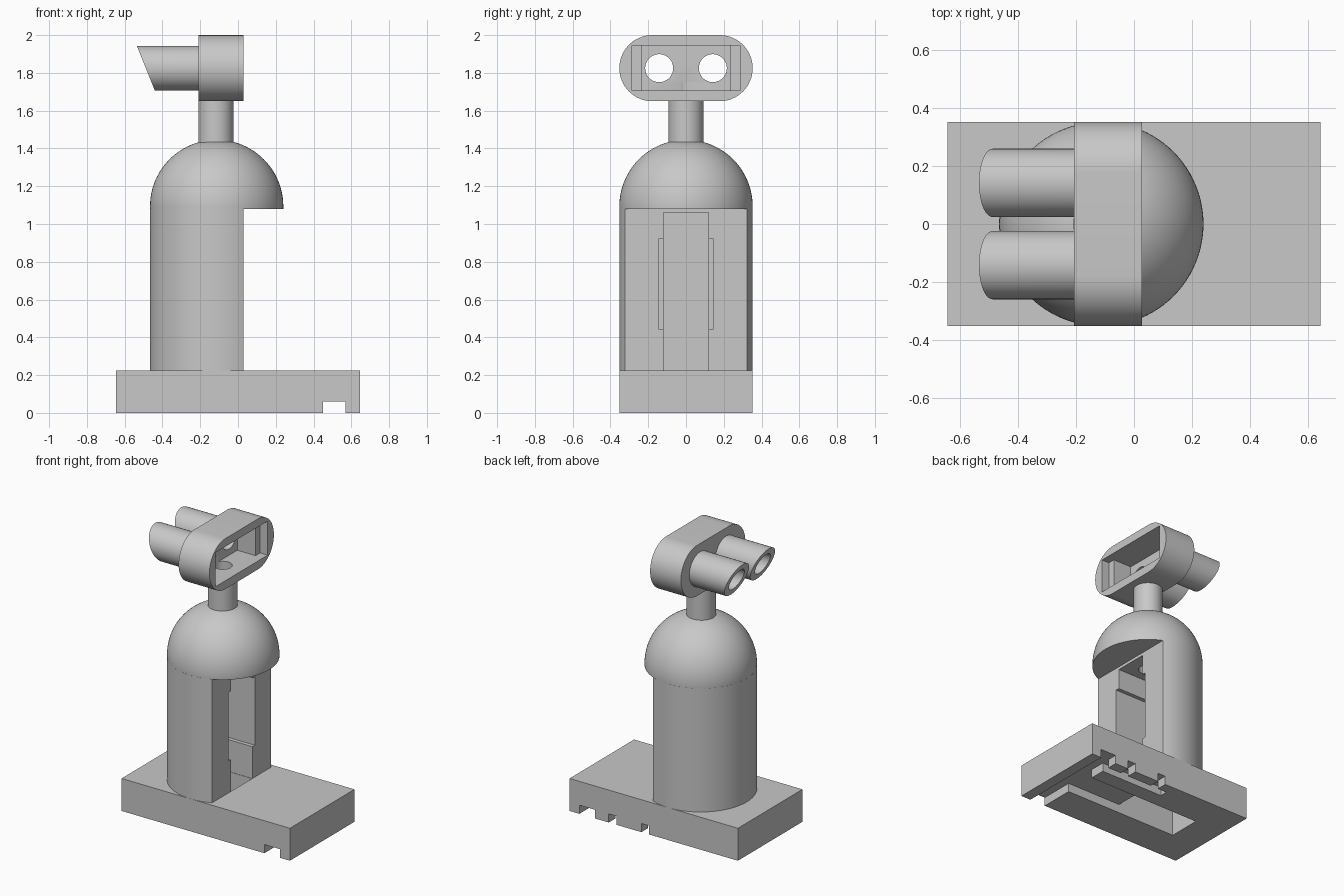
import bpy, bmesh, math
from mathutils import Matrix, Vector

if "Cube" in bpy.data.objects:
    bpy.data.objects.remove(bpy.data.objects["Cube"])

grey = bpy.data.materials.new("plain grey")
grey.use_nodes = True
grey.diffuse_color = (0.58, 0.58, 0.58, 1)
grey.node_tree.nodes["Principled BSDF"].inputs["Base Color"].default_value = (0.58, 0.58, 0.58, 1)

HALF = 0.353          # half depth of the base, also the body radius
BODY_X = -0.113       # axis of the body
FACE_X = 0.028        # flat front of column and head
EYE_Y, EYE_Z = 0.142, 1.825


def finish(name, bm):
    bmesh.ops.recalc_face_normals(bm, faces=bm.faces)
    mesh = bpy.data.meshes.new(name)
    bm.to_mesh(mesh)
    bm.free()
    mesh.materials.append(grey)
    obj = bpy.data.objects.new(name, mesh)
    bpy.context.scene.collection.objects.link(obj)
    return obj


def box(name, x, y, z):
    bm = bmesh.new()
    bmesh.ops.create_cube(bm, size=1)
    for v in bm.verts:
        v.co = Vector([(r[0] + r[1]) / 2 + c * (r[1] - r[0]) for c, r in zip(v.co, (x, y, z))])
    return finish(name, bm)


def rod_mesh(start, end, radius, sides=64):
    start, end = Vector(start), Vector(end)
    axis = end - start
    turn = axis.to_track_quat('Z', 'Y').to_matrix().to_4x4()
    bm = bmesh.new()
    bmesh.ops.create_cone(bm, cap_ends=True, segments=sides, radius1=radius, radius2=radius,
                          depth=axis.length, matrix=Matrix.Translation((start + end) / 2) @ turn)
    return bm


def rod(name, start, end, radius):
    return finish(name, rod_mesh(start, end, radius))


def slice_off(bm, point, normal):
    cut = bmesh.ops.bisect_plane(bm, geom=bm.verts[:] + bm.edges[:] + bm.faces[:],
                                 plane_co=point, plane_no=normal, clear_outer=True)
    edges = [e for e in cut["geom_cut"] if isinstance(e, bmesh.types.BMEdge)]
    bmesh.ops.edgeloop_fill(bm, edges=edges)


def carve(targets, cutters):
    for target in targets:
        bpy.context.view_layer.objects.active = target
        for cutter in cutters:
            mod = target.modifiers.new("cut", 'BOOLEAN')
            mod.operation = 'DIFFERENCE'
            mod.solver = 'EXACT'
            mod.object = cutter
            bpy.ops.object.modifier_apply(modifier=mod.name)
    for cutter in cutters:
        bpy.data.objects.remove(cutter)


# Base plate with cable channels on its underside
base = box("base", (-0.645, 0.645), (-HALF, HALF), (0, 0.225))
LOW = (-0.1, 0.06)
cuts = [
    box("cross_channel", (0.45, 0.57), (-0.5, 0.5), LOW),
    box("centre_channel", (-0.2, 0.5), (-0.115, 0.115), LOW),
    box("body_opening", (-0.42, FACE_X), (-0.115, 0.115), (-0.1, 0.4)),
    box("side_groove", (-0.035, 0.5), (0.225, 0.28), LOW),
]
for x in (0.285, 0.035):
    cuts.append(box("edge_notch", (x, x + 0.06), (0.25, 0.5), LOW))
carve([base], cuts)

# Column: round at the back, flat at the front
bm = rod_mesh((BODY_X, 0, 0.225), (BODY_X, 0, 1.08), HALF, 96)
slice_off(bm, (FACE_X, 0, 0), (1, 0, 0))
column = finish("column", bm)
carve([column], [
    box("column_slot", (-0.42, 0.2), (-0.118, 0.118), (0.1, 1.06)),
    box("column_recess", (-0.4, 0.2), (-0.145, 0.145), (0.445, 0.92)),
])

# Dome
bm = bmesh.new()
bmesh.ops.create_uvsphere(bm, u_segments=96, v_segments=48, radius=HALF,
                          matrix=Matrix.Translation((BODY_X, 0, 1.093)))
slice_off(bm, (0, 0, 1.08), (0, 0, -1))
dome = finish("dome", bm)

# Neck
neck = rod("neck", (-0.117, 0, 1.4), (-0.117, 0, 1.66), 0.093)

# Head: rounded slab lying across the neck
bm = bmesh.new()
R, STEPS = 0.175, 32
outline = []
for side in (1, -1):
    for i in range(STEPS + 1):
        a = side * math.pi / 2 - math.pi * i / STEPS
        outline.append(bm.verts.new((-0.208, side * (HALF - R) + R * math.cos(a), EYE_Z + R * math.sin(a))))
# the arc on each side is swept outward from its own centre
for n, v in enumerate(outline):
    side = 1 if n <= STEPS else -1
    v.co.y = side * (HALF - R + abs(v.co.y - side * (HALF - R)))
slab = bm.faces.new(outline)
grown = bmesh.ops.extrude_face_region(bm, geom=[slab])["geom"]
bmesh.ops.translate(bm, vec=(FACE_X + 0.208, 0, 0),
                    verts=[v for v in grown if isinstance(v, bmesh.types.BMVert)])
head = finish("head", bm)
carve([head], [
    box("head_rebate", (-0.03, 0.2), (-0.285, 0.285), (1.708, 1.944)),
    box("head_hollow", (-0.17, 0.2), (-0.235, 0.235), (1.708, 1.944)),
])

# Eye tubes with slanted ends
tubes = []
for side, name in ((1, "left_eye_tube"), (-1, "right_eye_tube")):
    bm = rod_mesh((-0.6, side * EYE_Y, EYE_Z), (-0.19, side * EYE_Y, EYE_Z), 0.118)
    slice_off(bm, (-0.488, 0, EYE_Z), (-0.236, 0, -0.095))
    tubes.append(finish(name, bm))
    carve([head, tubes[-1]], [rod("eye_bore", (-0.7, side * EYE_Y, EYE_Z), (-0.1, side * EYE_Y, EYE_Z), 0.074)])

# Bore running from the column through the neck into the head
carve([column, dome, neck, head], [rod("neck_bore", (-0.117, 0, 1.0), (-0.117, 0, 1.75), 0.06)])

# Smooth round surfaces, crisp edges
bpy.ops.object.select_all(action='DESELECT')
for part in [base, column, dome, neck, head] + tubes:
    part.select_set(True)
bpy.context.view_layer.objects.active = base
bpy.ops.object.shade_smooth_by_angle(angle=math.radians(30))
